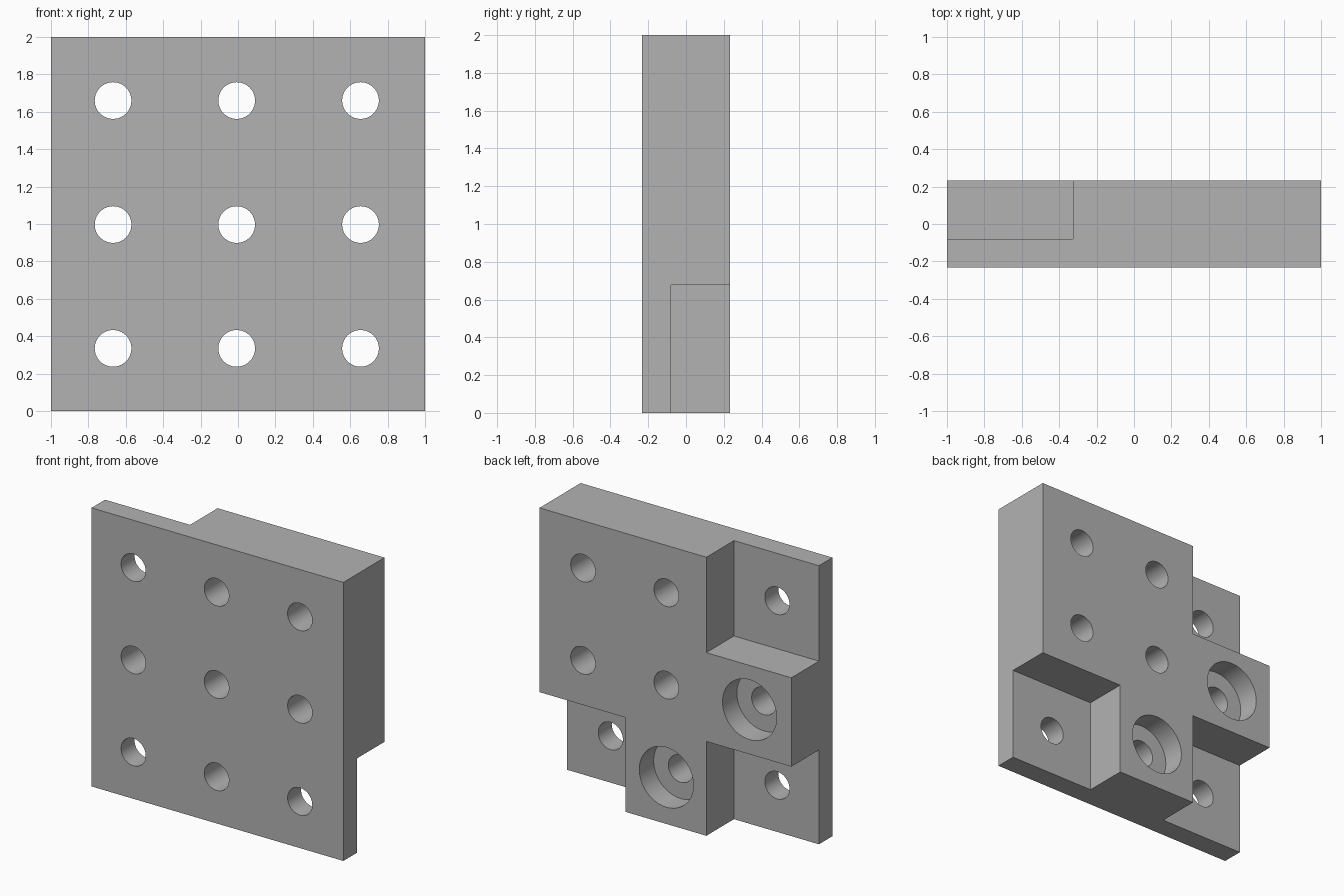
import bpy
import math

cube = bpy.data.objects.get("Cube")
if cube:
    bpy.data.objects.remove(cube, do_unlink=True)

# Overall block and step dimensions
FRONT, BACK = -0.233, 0.233
STEP_Y = -0.08                      # back of the thin corner plates
ARM_LEFT, ARM_RIGHT = 0.317, -0.325   # x limits of the centre column
ARM_LOW, ARM_HIGH = 0.677, 1.315     # z limits of the centre row
HOLE_X = (-0.668, -0.007, 0.655)
HOLE_Z = (0.335, 0.997, 1.66)
HOLE_R, BORE_R, BORE_FLOOR = 0.098, 0.215, 0.07
OVER = 0.1                          # cutter overshoot

grey = bpy.data.materials.new("plain grey")
grey.use_nodes = True
colour = (0.45, 0.45, 0.45, 1)
grey.diffuse_color = colour
grey.node_tree.nodes["Principled BSDF"].inputs["Base Color"].default_value = colour


def box(name, low, high):
    centre = [(a + b) / 2 for a, b in zip(low, high)]
    bpy.ops.mesh.primitive_cube_add(size=1, location=centre)
    ob = bpy.context.object
    ob.name = name
    ob.scale = [b - a for a, b in zip(low, high)]
    bpy.ops.object.transform_apply(location=True, rotation=False, scale=True)
    ob.data.materials.append(grey)
    return ob


def cylinder(name, x, z, radius, y0, y1):
    bpy.ops.mesh.primitive_cylinder_add(
        vertices=64, radius=radius, depth=y1 - y0,
        location=(x, (y0 + y1) / 2, z), rotation=(math.pi / 2, 0, 0))
    ob = bpy.context.object
    ob.name = name
    ob.data.materials.append(grey)
    return ob


def cut(target, cutter):
    mod = target.modifiers.new(cutter.name, 'BOOLEAN')
    mod.operation = 'DIFFERENCE'
    mod.solver = 'EXACT'
    mod.object = cutter
    bpy.context.view_layer.objects.active = target
    bpy.ops.object.modifier_apply(modifier=mod.name)
    bpy.data.objects.remove(cutter, do_unlink=True)


block = box("mounting_block", (-1, FRONT, 0), (1, BACK, 2))

# Stepped corners cut from the back
right = (-1 - OVER, ARM_RIGHT)
left = (ARM_LEFT, 1 + OVER)
bottom = (-OVER, ARM_LOW)
top = (ARM_HIGH, 2 + OVER)
for xs, zs in ((right, top), (right, bottom), (left, bottom)):
    cut(block, box("corner_cutter", (xs[0], STEP_Y, zs[0]),
                   (xs[1], BACK + OVER, zs[1])))

# Counterbores in the two short arms
for x, z in ((HOLE_X[0], HOLE_Z[1]), (HOLE_X[1], HOLE_Z[0])):
    cut(block, cylinder("bore_cutter", x, z, BORE_R, BORE_FLOOR, BACK + OVER))

# Grid of through holes
for x in HOLE_X:
    for z in HOLE_Z:
        cut(block, cylinder("hole_cutter", x, z, HOLE_R, FRONT - OVER, BACK + OVER))

# One material slot, smooth hole walls with crisp edges
block.data.materials.clear()
block.data.materials.append(grey)
bpy.ops.object.select_all(action='DESELECT')
block.select_set(True)
bpy.context.view_layer.objects.active = block
bpy.ops.object.shade_smooth_by_angle(angle=math.radians(30))
